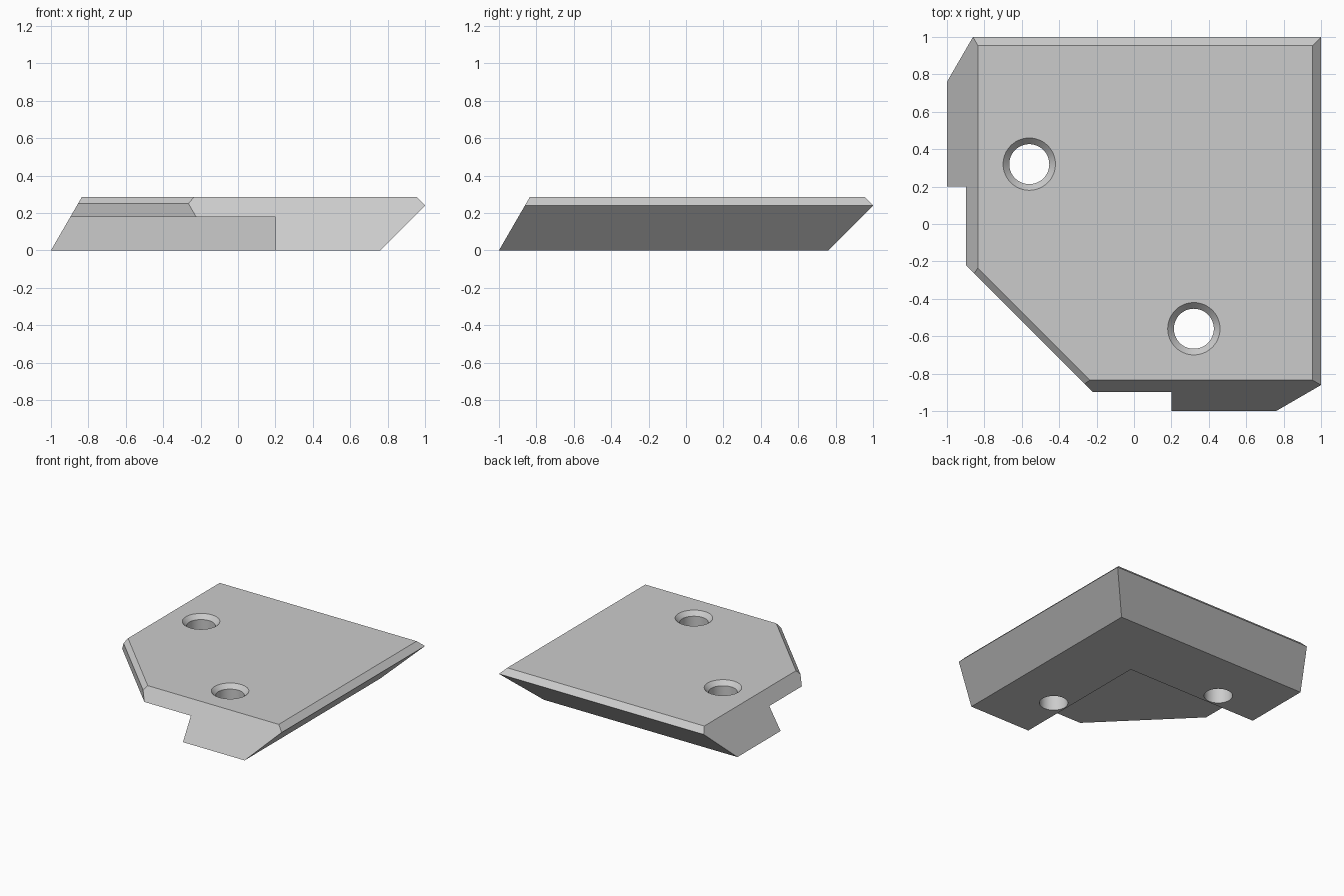
import bpy, bmesh, math
from mathutils import Vector

cube = bpy.data.objects.get("Cube")
if cube:
    bpy.data.objects.remove(cube, do_unlink=True)

TOP = 0.285
SLOPE = 0.165 / TOP          # inward lean of the left and front sides
HOLES = [(-0.56, 0.32), (0.32, -0.56)]

grey = bpy.data.materials.new("light_grey")
grey.use_nodes = True
grey.diffuse_color = (0.6, 0.6, 0.6, 1)
grey.node_tree.nodes["Principled BSDF"].inputs["Base Color"].default_value = (0.6, 0.6, 0.6, 1)


def make_object(name, bm):
    bmesh.ops.recalc_face_normals(bm, faces=bm.faces[:])
    mesh = bpy.data.meshes.new(name)
    bm.to_mesh(mesh)
    bm.free()
    mesh.materials.append(grey)
    obj = bpy.data.objects.new(name, mesh)
    bpy.context.collection.objects.link(obj)
    return obj


def box(low, high):
    bm = bmesh.new()
    bmesh.ops.create_cube(bm, size=1)
    low, high = Vector(low), Vector(high)
    for v in bm.verts:
        v.co = (low + high) / 2 + v.co * (high - low)
    return bm


def trim(bm, point, normal):
    """Remove everything beyond a plane and close the cut."""
    geom = bm.verts[:] + bm.edges[:] + bm.faces[:]
    bmesh.ops.bisect_plane(bm, geom=geom, plane_co=point, plane_no=normal, clear_outer=True)
    bmesh.ops.holes_fill(bm, edges=[e for e in bm.edges if e.is_boundary])


# Plate: a slab trimmed to its leaning sides and bevelled rims
bm = box((-1, -1, 0), (1, 1, TOP))
for axis in (Vector((1, 0, 0)), Vector((0, 1, 0))):
    up = Vector((0, 0, 1))
    trim(bm, -axis, -axis + up * SLOPE)            # leaning inward
    trim(bm, axis * 0.76, axis - up)               # flaring outward
    trim(bm, axis + up * 0.24, axis + up)          # bevelled rim
# Diagonal corner with its bevel
trim(bm, (-0.56, -0.56, 0), (-1, -1, 0))
trim(bm, (-0.56, -0.56, 0.25), (-1, -1, math.sqrt(2)))
plate = make_object("corner_plate", bm)


def hole_cutter(x, y):
    """Turned profile of a countersunk through hole."""
    bm = bmesh.new()
    profile = [(0.107, -0.1), (0.107, TOP - 0.035), (0.14, TOP), (0.14, TOP + 0.1)]
    n = 48
    rings = [[bm.verts.new((x + r * math.cos(math.tau * i / n),
                            y + r * math.sin(math.tau * i / n), z)) for i in range(n)]
             for r, z in profile]
    for a, b in zip(rings, rings[1:]):
        for i in range(n):
            j = (i + 1) % n
            bm.faces.new((a[i], a[j], b[j], b[i]))
    bm.faces.new(rings[0])
    bm.faces.new(rings[-1])
    return make_object("hole_cutter", bm)


# Underside recess and the two screw holes
cutters = [make_object("recess_cutter", box((-1.5, -1.5, -0.5), (0.2, 0.2, 0.178)))]
cutters += [hole_cutter(x, y) for x, y in HOLES]

bpy.context.view_layer.objects.active = plate
for cutter in cutters:
    mod = plate.modifiers.new("cut", "BOOLEAN")
    mod.operation = "DIFFERENCE"
    mod.solver = "EXACT"
    mod.object = cutter
    bpy.ops.object.modifier_apply(modifier=mod.name)
for cutter in cutters:
    bpy.data.objects.remove(cutter, do_unlink=True)

# Round hole walls, crisp edges elsewhere
bpy.ops.object.select_all(action="DESELECT")
plate.select_set(True)
bpy.ops.object.shade_smooth_by_angle(angle=math.radians(25))
